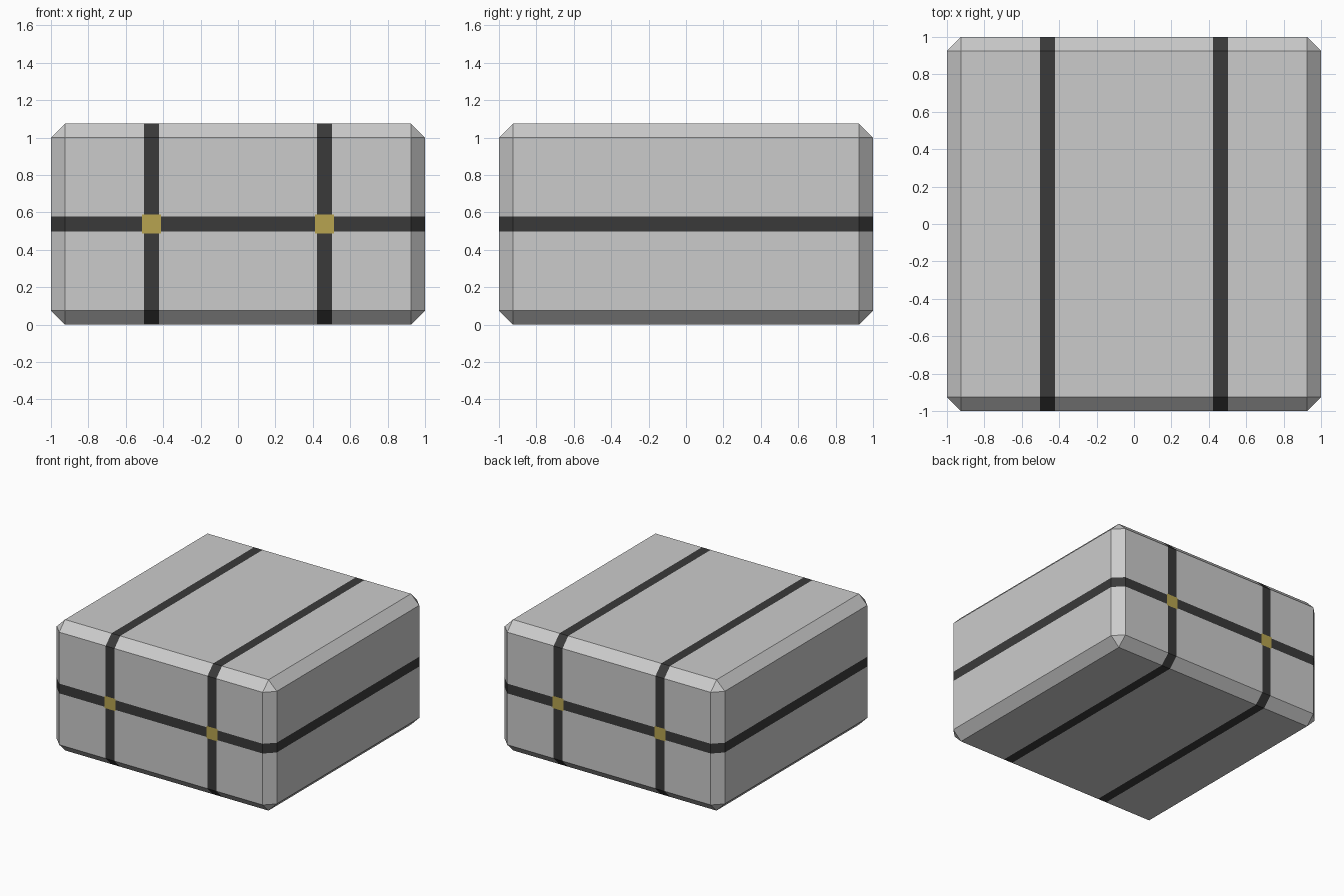
import bpy, bmesh
from mathutils import Vector

if "Cube" in bpy.data.objects:
    bpy.data.objects.remove(bpy.data.objects["Cube"])

HEIGHT = 1.075
CHAMFER = 0.075
STRAP_X = 0.4625      # strap centre, mirrored in x
BAND_Z = 0.5375       # centre of the horizontal band
STRAP_HALF = 0.04
BUCKLE_HALF = 0.05


def material(name, rgb):
    m = bpy.data.materials.new(name)
    m.diffuse_color = (*rgb, 1.0)
    m.use_nodes = True
    m.node_tree.nodes["Principled BSDF"].inputs["Base Color"].default_value = m.diffuse_color
    return m


def cut(bm, axis, position):
    """Slice the whole mesh with a plane across one axis."""
    normal = Vector((0, 0, 0))
    normal[axis] = 1
    geom = bm.verts[:] + bm.edges[:] + bm.faces[:]
    bmesh.ops.bisect_plane(bm, geom=geom, plane_co=normal * position, plane_no=normal)


# Chamfered box
bm = bmesh.new()
bmesh.ops.create_cube(bm, size=1)
bmesh.ops.scale(bm, vec=(2, 2, HEIGHT), verts=bm.verts)
bmesh.ops.translate(bm, vec=(0, 0, HEIGHT / 2), verts=bm.verts)
bmesh.ops.bevel(bm, geom=bm.edges[:], offset=CHAMFER, offset_type='OFFSET',
                segments=1, affect='EDGES')

# Cut the outlines of straps and buckles into the surface
for half in (STRAP_HALF, BUCKLE_HALF):
    for side in (-1, 1):
        cut(bm, 2, BAND_Z + side * half)
        for strap in (-STRAP_X, STRAP_X):
            cut(bm, 0, strap + side * half)

# Colour by position: buckles at the crossings, straps, then body
bm.normal_update()
for f in bm.faces:
    c = f.calc_center_median()
    dx, dz = abs(abs(c.x) - STRAP_X), abs(c.z - BAND_Z)
    if abs(f.normal.y) > 0.9 and max(dx, dz) < BUCKLE_HALF:
        f.material_index = 2
    elif min(dx, dz) < STRAP_HALF:
        f.material_index = 1

mesh = bpy.data.meshes.new("strapped_box")
bm.to_mesh(mesh)
bm.free()
for name, rgb in (("body grey", (0.60, 0.60, 0.60)),
                  ("strap black", (0.042, 0.042, 0.042)),
                  ("buckle gold", (0.474, 0.371, 0.08))):
    mesh.materials.append(material(name, rgb))
box = bpy.data.objects.new("strapped_box", mesh)
bpy.context.collection.objects.link(box)
